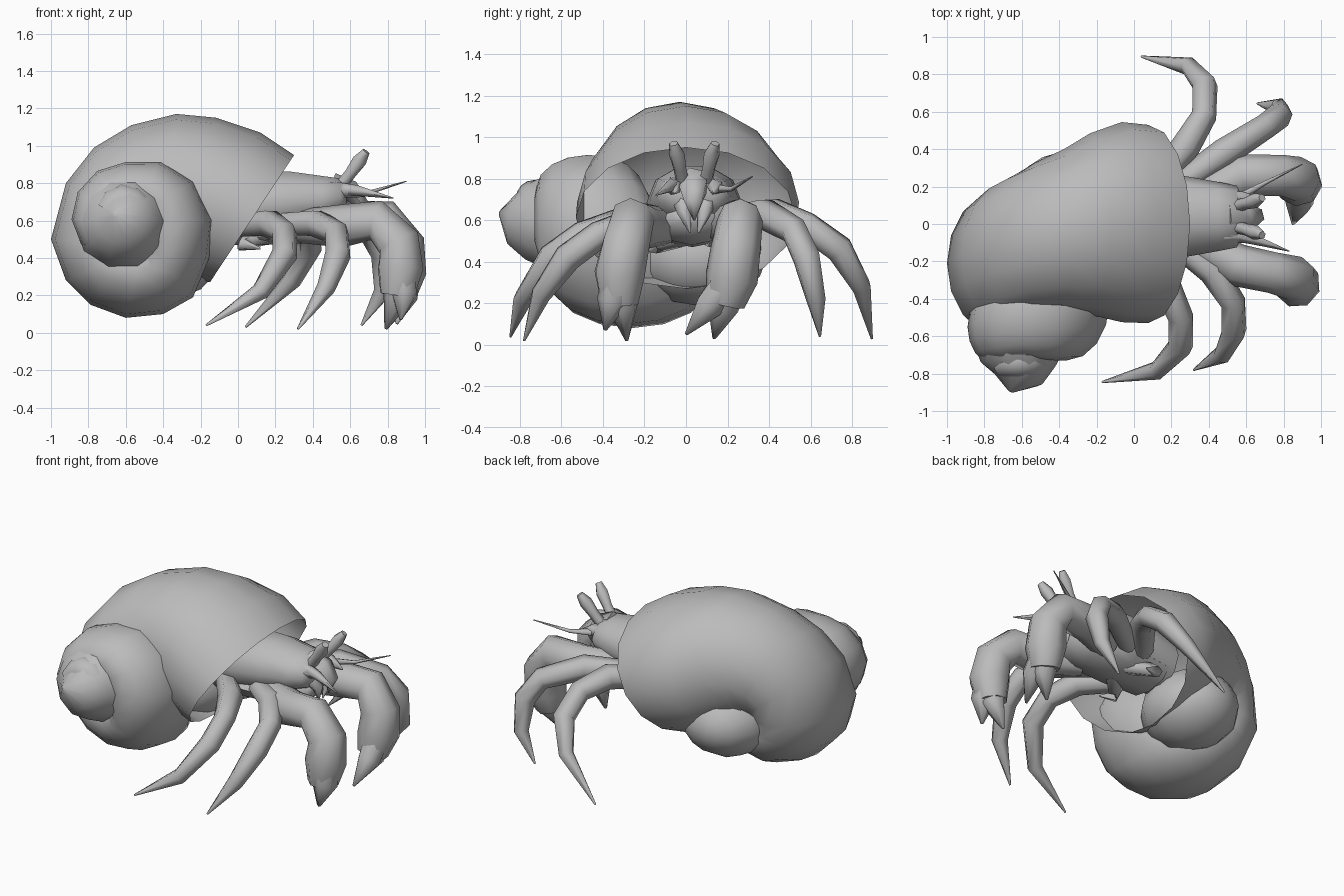
import bpy, bmesh, math
from mathutils import Vector

if "Cube" in bpy.data.objects:
    bpy.data.objects.remove(bpy.data.objects["Cube"])

grey = bpy.data.materials.new("plain_grey")
grey.diffuse_color = (0.5, 0.5, 0.5, 1)
grey.use_nodes = True
grey.node_tree.nodes["Principled BSDF"].inputs["Base Color"].default_value = grey.diffuse_color


def loft(name, rings, cap_start=True, cap_end=True, angle=75):
    """Skin a list of equal-length point rings."""
    bm = bmesh.new()
    vs = [[bm.verts.new(p) for p in r] for r in rings]
    n = len(vs[0])
    for a, b in zip(vs, vs[1:]):
        for i in range(n):
            j = (i + 1) % n
            bm.faces.new((a[i], a[j], b[j], b[i]))
    if cap_start:
        bm.faces.new(vs[0][::-1])
    if cap_end:
        bm.faces.new(vs[-1])
    bmesh.ops.recalc_face_normals(bm, faces=bm.faces)
    me = bpy.data.meshes.new(name)
    bm.to_mesh(me)
    bm.free()
    me.materials.append(grey)
    ob = bpy.data.objects.new(name, me)
    bpy.context.collection.objects.link(ob)
    bpy.context.view_layer.objects.active = ob
    ob.select_set(True)
    bpy.ops.object.shade_smooth_by_angle(angle=math.radians(angle))
    ob.select_set(False)
    return ob


def limb(name, pts, radii, sides=6, flat=1.0):
    """Tapered tube through joints; flat squashes it sideways."""
    pts = [Vector(p) for p in pts]
    rings, prev, u = [], None, None
    for i, p in enumerate(pts):
        d = (pts[min(i + 1, len(pts) - 1)] - pts[max(i - 1, 0)]).normalized()
        if u is None:
            u = d.cross(Vector((0, 0, 1)))
            u = (u if u.length > 0.05 else Vector((0, 1, 0))).normalized()
        else:
            u = prev.rotation_difference(d) @ u
        prev, v = d, d.cross(u)
        rings.append([p + radii[i] * (flat * math.cos(t) * u + math.sin(t) * v)
                      for t in (k * math.tau / sides for k in range(sides))])
    return loft(name, rings)


def section(out, inn, yc, hw, n=16):
    """Whorl cross-section spanning inner to outer edge and +-hw along y."""
    out, inn = Vector((out[0], yc, out[1])), Vector((inn[0], yc, inn[1]))
    mid, half = (out + inn) / 2, (out - inn) / 2
    return [mid + half * math.cos(t) + Vector((0, hw * math.sin(t), 0))
            for t in (k * math.tau / n for k in range(n))]


# Shell: large body whorl from the opening, over the back and underneath
body = [((.30, .95), (-.15, .27), 0, .53), ((.12, 1.07), (-.25, .30), .01, .535),
        ((-.12, 1.15), (-.35, .33), .0, .485), ((-.33, 1.17), (-.42, .37), -.03, .43),
        ((-.57, 1.11), (-.48, .40), -.07, .40), ((-.77, .99), (-.48, .40), -.12, .39),
        ((-.92, .80), (-.45, .42), -.17, .39), ((-1.0, .50), (-.42, .45), -.21, .39),
        ((-.92, .28), (-.42, .50), -.24, .40), ((-.79, .15), (-.44, .56), -.25, .40),
        ((-.60, .08), (-.48, .58), -.26, .40), ((-.40, .10), (-.53, .60), -.28, .40),
        ((-.24, .19), (-.58, .60), -.32, .38)]
rings = [section(*b) for b in body]
# Shell: spire, winding inward (angle, radius, y centre, half width)
spire = [(335, .48, -.38, .35), (360, .46, -.42, .31), (390, .41, -.45, .28),
         (450, .31, -.48, .23), (540, .285, -.55, .20), (630, .23, -.63, .18),
         (720, .20, -.69, .13), (810, .18, -.73, .09), (900, .12, -.76, .06)]
for a, b in zip(spire, spire[1:]):
    steps = max(1, round((b[0] - a[0]) / 30))
    for s in range(steps):
        ang, r, yc, hw = (p + (q - p) * s / steps for p, q in zip(a, b))
        f = (ang - 335) / 685
        cx, cz, t = -.59 - .05 * f, .60 + .02 * f, math.radians(ang)
        rings.append(section((cx + r * math.cos(t), cz + r * math.sin(t)), (cx, cz), yc, hw))
loft("shell", rings, cap_start=False, angle=60)
# Shell: pointed tip that closes the spire
limb("shell_tip", [(-.60, -.50, .59), (-.615, -.64, .595), (-.62, -.75, .60), (-.625, -.82, .615),
                   (-.66, -.895, .635)], [.285, .25, .20, .14, .015], 10)
# Shell: rounded pillar filling the hollow between lip and lower whorl
loft("shell_pillar", [[Vector((-.38 + .29 * math.cos(p) * math.cos(t), .07 + .31 * math.sin(p),
                               .42 + .24 * math.cos(p) * math.sin(t)))
                       for t in (k * math.tau / 14 for k in range(14))]
                      for p in (math.radians(a) for a in (-80, -50, -25, 0, 25, 50, 68, 82))])

# Carapace: shield-shaped tube poking out of the shell (x, half width, bottom, top)
shape = [(-.15, .20, .48, .82), (.10, .23, .50, .87), (.28, .215, .53, .87),
         (.45, .185, .57, .845), (.55, .165, .62, .83), (.58, .10, .67, .79)]
loft("carapace", [[Vector((x, .04 + w * math.cos(t), (b + h) / 2 + (h - b) / 2 * math.sin(t)))
                   for t in (k * math.tau / 10 for k in range(10))] for x, w, b, h in shape])
limb("thorax", [(-.1, .03, .56), (.15, .03, .57), (.4, .03, .58), (.56, .03, .62)],
     [.09, .10, .10, .05], 8, 2.0)

# Walking legs
leg_r = [.065, .078, .068, .07, .05, .006]
legs = {
    "rear_leg_left": [(.1, .2, .6), (.28, .42, .635), (.375, .58, .575),
                      (.38, .74, .46), (.29, .845, .28), (.04, .895, .03)],
    "middle_leg_left": [(.22, .2, .6), (.48, .38, .63), (.70, .52, .55),
                        (.78, .58, .42), (.775, .625, .22), (.66, .645, .04)],
    "middle_leg_right": [(.22, -.1, .58), (.42, -.25, .585), (.53, -.42, .53),
                         (.535, -.57, .42), (.47, -.70, .24), (.32, -.78, .02)],
    "rear_leg_right": [(0, -.12, .57), (.17, -.32, .585), (.25, -.5, .53),
                       (.25, -.65, .42), (.12, -.785, .22), (-.17, -.845, .04)],
}
for name, pts in legs.items():
    limb(name, pts, leg_r)

# Claws: arm, swollen hand and two fingers each
claws = {
    "left": ([(.35, .15, .58), (.58, .26, .59), (.79, .26, .60), (.88, .24, .47),
              (.88, .22, .32), (.86, .19, .2)], (.80, .135, .03), (.85, 0, .05)),
    "right": ([(.33, -.1, .57), (.55, -.22, .57), (.74, -.26, .60), (.86, -.29, .48),
               (.87, -.32, .34), (.85, -.32, .2)], (.79, -.285, .02), (.87, -.39, .07)),
}
for side, (arm, tip_a, tip_b) in claws.items():
    limb("claw_arm_" + side, arm, [.09, .115, .11, .12, .128, .095], 8)
    for k, tip in enumerate((tip_a, tip_b)):
        wrist, tip = Vector(arm[4]), Vector(tip)
        knuckle = wrist.lerp(tip, .5) + Vector((.02, 0, 0))
        limb(f"claw_finger_{side}_{k + 1}", [wrist, knuckle, tip], [.09, .075, .008], 6)

# Eyestalks and mouthparts, mirrored about the body line y = 0.04
for s, side in ((1, "left"), (-1, "right")):
    def at(x, y, z):
        return (x, .04 + s * y, z)
    limb("eyestalk_" + side, [at(.53, .05, .76), at(.60, .07, .85), at(.65, .085, .92),
                              at(.685, .10, .97)], [.035, .032, .04, .022], 6)
    limb("mouthpart_" + side, [at(.52, .06, .7), at(.60, .05, .64), at(.58, .02, .54)],
         [.05, .035, .005], 5)
    limb("cheek_spine_" + side, [at(.48, .10, .76), at(.58, .10, .76), at(.68, .09, .73)],
         [.05, .04, .005], 5)
    limb("tucked_leg_" + side, [at(.15, .06, .52), at(.05, .16, .49), at(.02, .2, .47),
                                at(.12, .22, .45)], [.05, .045, .035, .005], 5)
# Feelers and beak
limb("feeler_right", [(.52, -.05, .77), (.64, -.08, .76), (.83, -.145, .72)], [.04, .03, .003], 5)
limb("feeler_left", [(.52, .12, .75), (.70, .22, .75), (.90, .32, .81)], [.03, .012, .003], 5)
limb("beak", [(.50, .04, .80), (.60, .04, .76), (.66, .04, .69), (.64, .04, .60)],
     [.06, .06, .04, .005], 5, 1.2)
